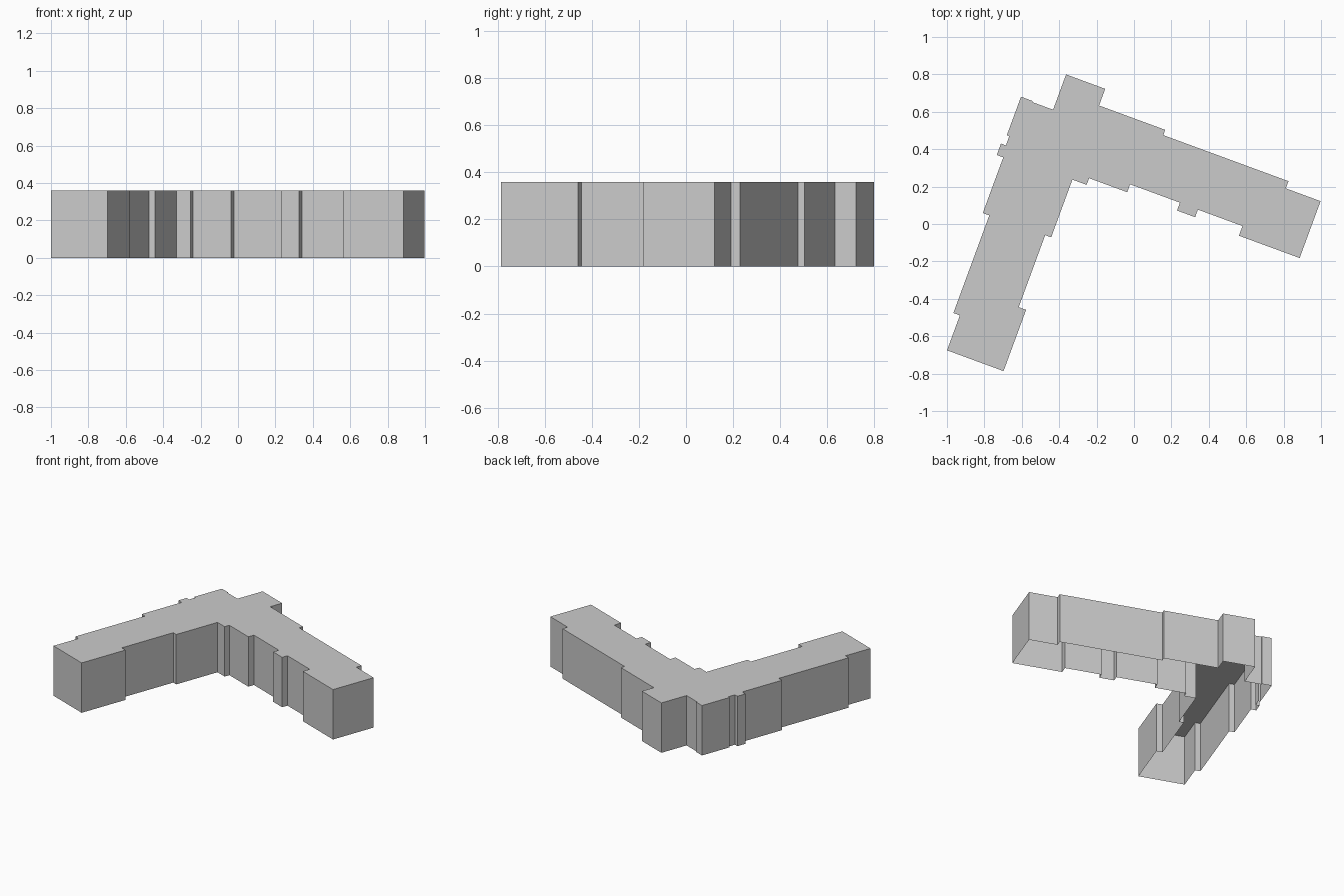
import bpy, bmesh
from math import radians
from mathutils import Matrix

HEIGHT = 0.36
TURN = radians(-20.2)

# Right-angled outline in the building's own axes, clockwise from the west wing's end.
# Each pair: run along the length to u, then across to v.
WEST_SIDE = [(-.705, -.78), (-.742, -.224), (-.779, .093), (-.816, .158),
             (-.788, .211), (-.802, .43)]
NORTH_SIDE = [(-.735, .424), (-.617, .625), (-.394, .53), (-.017, .5),
              (.696, .459), (.894, .135)]
SOUTH_SIDE = [(.548, .19), (.294, .147), (.191, .192), (-.093, .147), (-.31, .109)]
COURT_SIDE = [(-.391, -.22), (-.425, -.63), (-.383, -.979)]


def outline(steps):
    """Turn the alternating steps into corner points."""
    corners = []
    last_v = steps[-1][1]
    for u, v in steps:
        corners += [(u, last_v), (u, v)]
        last_v = v
    return corners


def flat_material(name, colour):
    mat = bpy.data.materials.new(name)
    mat.use_nodes = True
    mat.diffuse_color = colour
    mat.node_tree.nodes["Principled BSDF"].inputs["Base Color"].default_value = colour
    return mat


def open_block(name, corners, height, mat):
    """Roof and outer walls over an outline, open underneath."""
    bm = bmesh.new()
    roof = [bm.verts.new((x, y, height)) for x, y in reversed(corners)]
    base = [bm.verts.new((x, y, 0)) for x, y in reversed(corners)]
    bm.faces.new(roof)
    for i in range(len(roof)):
        j = (i + 1) % len(roof)
        bm.faces.new((base[i], base[j], roof[j], roof[i]))
    bm.transform(Matrix.Rotation(TURN, 4, 'Z'))
    mesh = bpy.data.meshes.new(name)
    bm.to_mesh(mesh)
    bm.free()
    mesh.materials.append(mat)
    obj = bpy.data.objects.new(name, mesh)
    bpy.context.collection.objects.link(obj)
    return obj


cube = bpy.data.objects.get("Cube")
if cube:
    bpy.data.objects.remove(cube, do_unlink=True)

# Two-winged building shell
grey = flat_material("plain grey", (0.6, 0.6, 0.6, 1))
open_block("building_shell", outline(WEST_SIDE + NORTH_SIDE + SOUTH_SIDE + COURT_SIDE),
           HEIGHT, grey)
